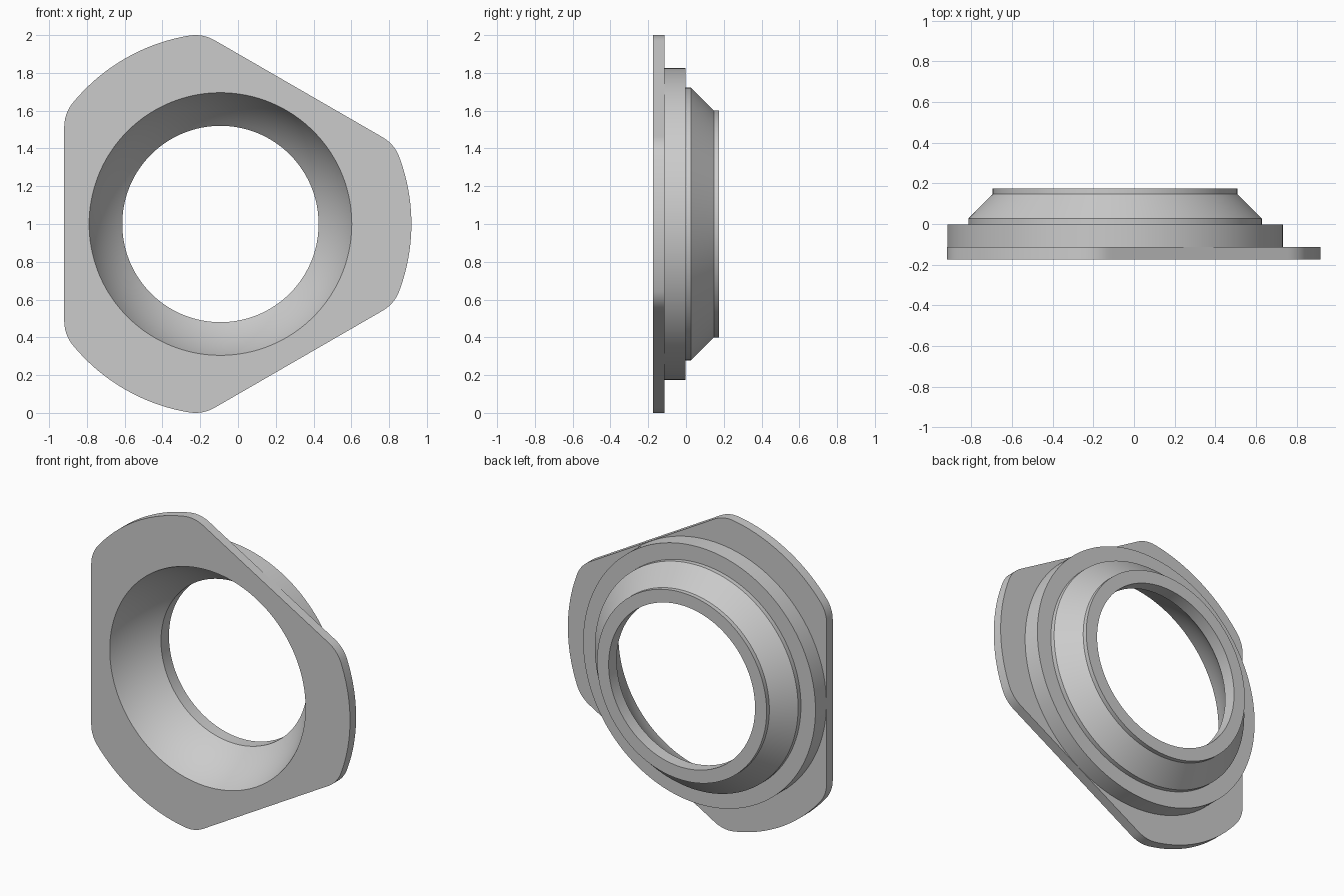
import bpy, bmesh, math

cube = bpy.data.objects.get("Cube")
if cube:
    bpy.data.objects.remove(cube)

STEPS = 360                  # divisions around the axis
CX, CZ = -0.093, 1.0         # axis of the ring, running along y
LOBE_R, FLAT_D, FILLET = 1.011, 0.827, 0.2
LOBE = math.radians(120)


def flange_radius(a):
    """Three-lobed outline: arcs cut by three flats, with rounded corners."""
    t = abs((a + LOBE / 2) % LOBE - LOBE / 2)      # angle from lobe middle
    d = LOBE_R - FILLET
    corner = LOBE / 2 - math.acos((FLAT_D - FILLET) / d)
    tangent = LOBE / 2 - math.atan(d * math.sin(LOBE / 2 - corner) / FLAT_D)
    if t <= corner:
        return LOBE_R
    if t < tangent:
        k = t - corner
        return d * math.cos(k) + math.sqrt(FILLET ** 2 - (d * math.sin(k)) ** 2)
    return FLAT_D / math.cos(LOBE / 2 - t)


# Spherical seat running from the small bore to the front opening
SEAT_R, SEAT_Y = 0.743, -0.437
seat = []
for i in range(13):
    y = 0.094 - i * 0.269 / 12
    seat.append((math.sqrt(SEAT_R ** 2 - (y - SEAT_Y) ** 2), y))

# Closed section (radius, y): flange, hub, shoulder, cone, rim, bore, seat
section = [
    (flange_radius, -0.175), (flange_radius, -0.113),
    (0.825, -0.113), (0.825, -0.002),
    (0.722, -0.002), (0.722, 0.027),
    (0.602, 0.147), (0.602, 0.175),
    (0.52, 0.175),
] + seat

bm = bmesh.new()
rings = []
for radius, y in section:
    ring = []
    for i in range(STEPS):
        a = math.tau * i / STEPS
        r = radius(a) if callable(radius) else radius
        ring.append(bm.verts.new((CX + r * math.cos(a), y, CZ + r * math.sin(a))))
    rings.append(ring)
for j, ring in enumerate(rings):
    nxt = rings[(j + 1) % len(rings)]
    for i in range(STEPS):
        k = (i + 1) % STEPS
        bm.faces.new((ring[i], ring[k], nxt[k], nxt[i]))
bmesh.ops.recalc_face_normals(bm, faces=bm.faces)

mesh = bpy.data.meshes.new("flanged_ring")
bm.to_mesh(mesh)
bm.free()
obj = bpy.data.objects.new("flanged_ring", mesh)
bpy.context.collection.objects.link(obj)

# Plain grey
mat = bpy.data.materials.new("light_grey")
mat.use_nodes = True
grey = (0.6, 0.6, 0.6, 1.0)
mat.diffuse_color = grey
mat.node_tree.nodes["Principled BSDF"].inputs["Base Color"].default_value = grey
mesh.materials.append(mat)

bpy.ops.object.select_all(action="DESELECT")
obj.select_set(True)
bpy.context.view_layer.objects.active = obj
bpy.ops.object.shade_smooth_by_angle(angle=math.radians(25))
